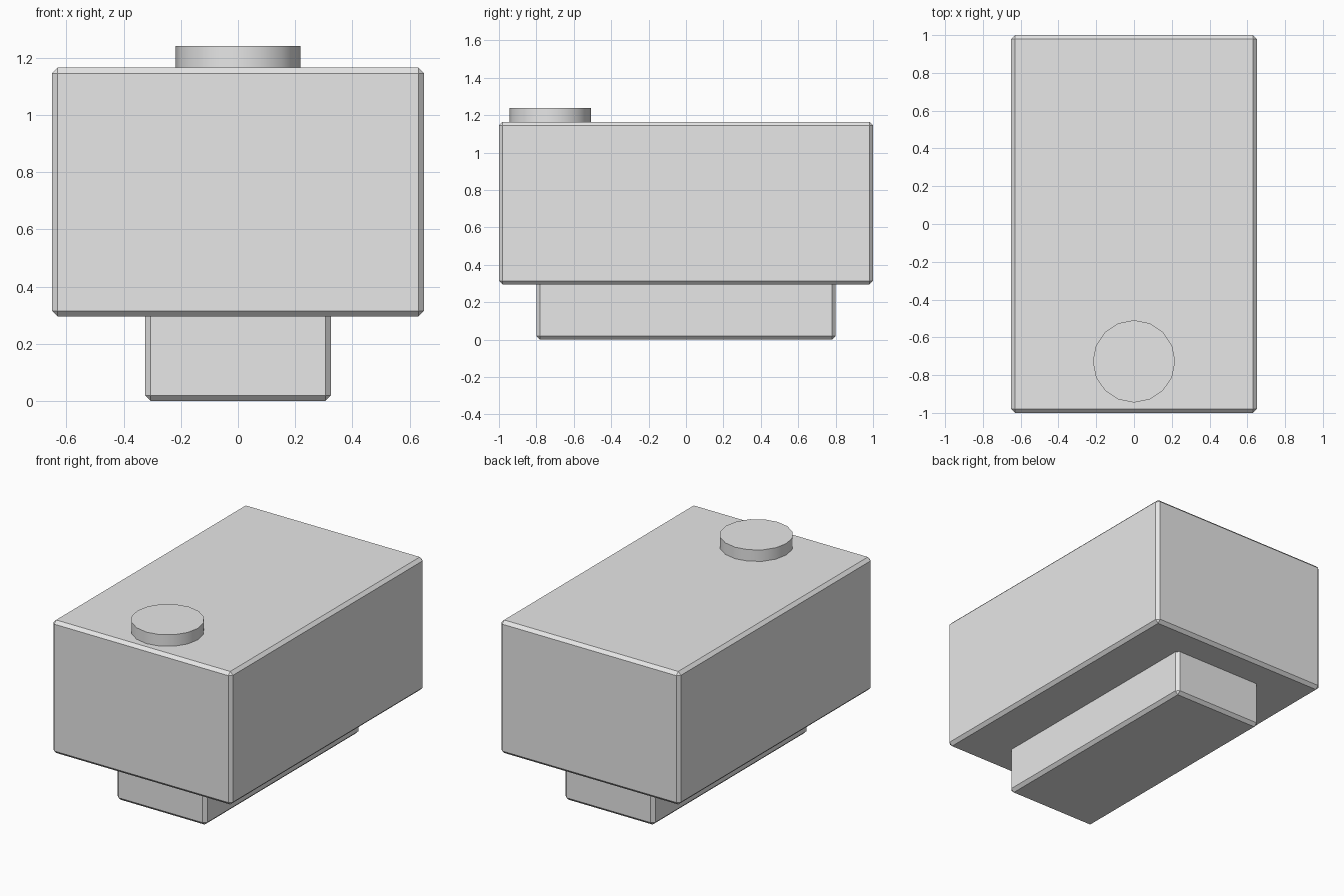
import bpy

# Remove the default cube
cube = bpy.data.objects.get("Cube")
if cube:
    bpy.data.objects.remove(cube, do_unlink=True)

# Single plain grey
grey = bpy.data.materials.new("light_grey")
grey.use_nodes = True
COLOUR = (0.8, 0.8, 0.8, 1.0)
grey.diffuse_color = COLOUR
grey.node_tree.nodes["Principled BSDF"].inputs["Base Color"].default_value = COLOUR


def chamfered_box(name, width, depth, bottom, top, chamfer):
    """Box centred on x and y, with a narrow chamfer on every edge."""
    bpy.ops.mesh.primitive_cube_add(size=1, location=(0, 0, (bottom + top) / 2))
    box = bpy.context.object
    box.name = name
    box.scale = (width, depth, top - bottom)
    bpy.ops.object.transform_apply(location=False, rotation=False, scale=True)
    bevel = box.modifiers.new("edge_chamfer", 'BEVEL')
    bevel.width = chamfer
    bevel.segments = 1
    bpy.ops.object.modifier_apply(modifier=bevel.name)
    box.data.materials.append(grey)
    return box


# Main body and the narrower plinth it rests on
chamfered_box("body", 1.30, 2.0, 0.295, 1.165, 0.02)
chamfered_box("plinth", 0.65, 1.60, 0.0, 0.32, 0.02)

# Round button on top, near the front
bpy.ops.mesh.primitive_cylinder_add(vertices=16, radius=0.218, depth=0.10,
                                    location=(0, -0.727, 1.19))
button = bpy.context.object
button.name = "top_button"
button.data.materials.append(grey)
bpy.ops.object.shade_smooth_by_angle()
